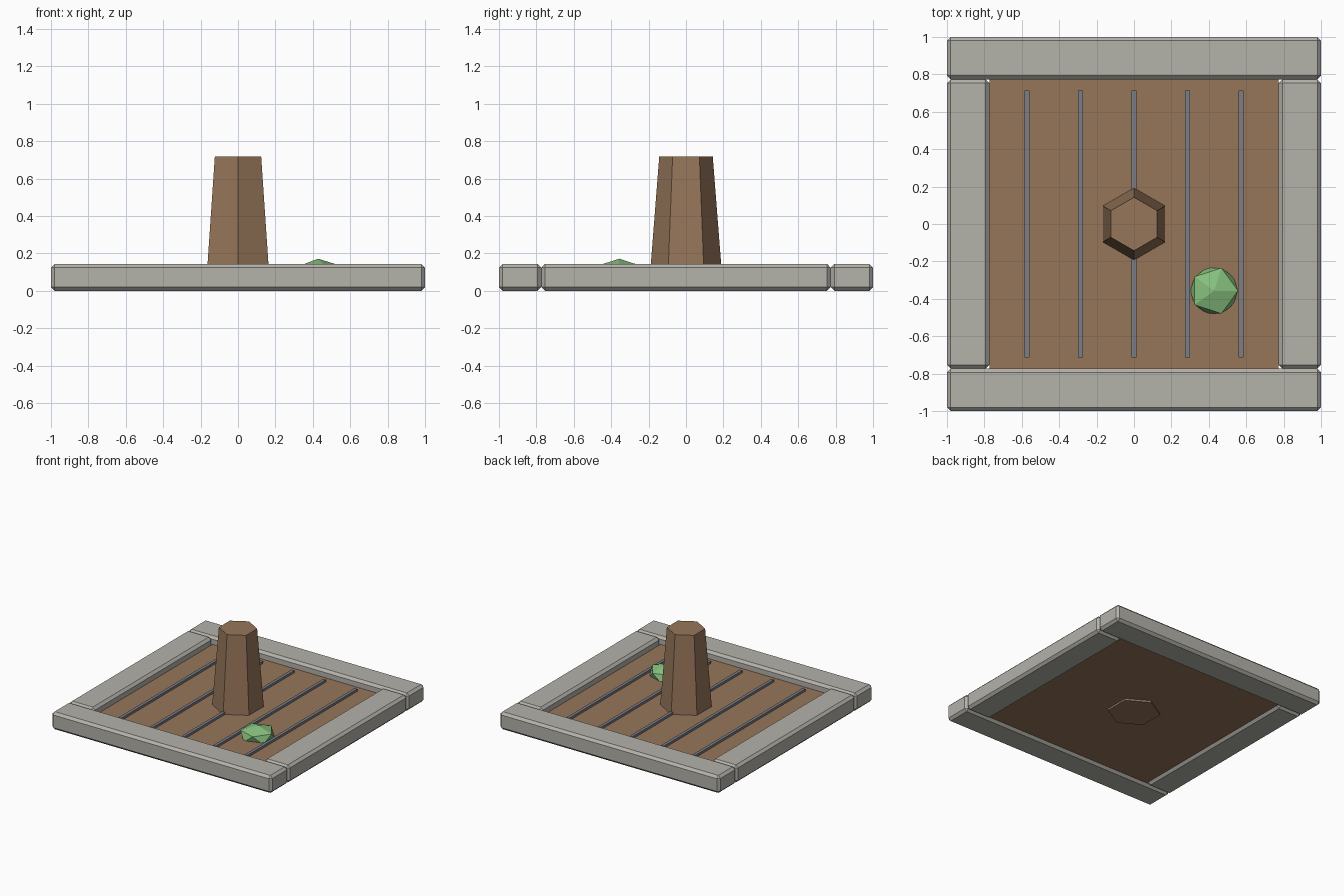
import bpy
import bmesh
from mathutils import Matrix

if "Cube" in bpy.data.objects:
    bpy.data.objects.remove(bpy.data.objects["Cube"], do_unlink=True)


def material(name, rgb):
    mat = bpy.data.materials.new(name)
    mat.use_nodes = True
    mat.diffuse_color = (*rgb, 1)
    mat.node_tree.nodes["Principled BSDF"].inputs["Base Color"].default_value = (*rgb, 1)
    return mat


STONE = material("warm grey stone", (0.456, 0.445, 0.402))
BROWN = material("earth brown", (0.305, 0.181, 0.102))
METAL = material("slate grey", (0.2, 0.21, 0.235))
GREEN = material("leaf green", (0.242, 0.527, 0.205))


def finish(name, bm, mat):
    mesh = bpy.data.meshes.new(name)
    bm.to_mesh(mesh)
    bm.free()
    mesh.materials.append(mat)
    obj = bpy.data.objects.new(name, mesh)
    bpy.context.collection.objects.link(obj)
    return obj


def box(name, low, high, mat, bevel=0):
    bm = bmesh.new()
    size = [h - l for l, h in zip(low, high)]
    centre = [(h + l) / 2 for l, h in zip(low, high)]
    bmesh.ops.create_cube(bm, size=1, matrix=Matrix.Translation(centre) @ Matrix.Diagonal((*size, 1)))
    obj = finish(name, bm, mat)
    if bevel:
        mod = obj.modifiers.new("chamfer", "BEVEL")
        mod.width = bevel
        mod.segments = 1
    return obj


# Chamfered stone border
IN, TOP, CHAMFER = 0.773, 0.144, 0.02
box("front_stone", (-1, -1, 0), (1, -IN, TOP), STONE, CHAMFER)
box("back_stone", (-1, IN, 0), (1, 1, TOP), STONE, CHAMFER)
box("right_stone", (-1, -IN, 0), (-IN, IN, TOP), STONE, CHAMFER)
box("left_stone", (IN, -IN, 0), (1, IN, TOP), STONE, CHAMFER)

# Soil bed with evenly spaced furrow bars
SOIL = 0.082
box("soil_bed", (-IN, -IN, 0.02), (IN, IN, SOIL), BROWN)
for i in range(5):
    x = (i - 2) * 0.286
    box(f"furrow_bar_{i + 1}", (x - 0.0125, -0.714, SOIL - 0.01), (x + 0.0125, 0.714, SOIL + 0.019), METAL)

# Six-sided tapered post
bm = bmesh.new()
bmesh.ops.create_cone(bm, cap_ends=True, segments=6, radius1=0.199, radius2=0.143, depth=0.715,
                      matrix=Matrix.Translation((0, 0, 0.361)))
finish("post", bm, BROWN)

# Flattened faceted plant
bm = bmesh.new()
bmesh.ops.create_icosphere(bm, subdivisions=1, radius=0.143,
                           matrix=Matrix.Translation((0.428, -0.357, 0.1)) @ Matrix.Diagonal((1, 1, 0.5, 1)))
finish("plant", bm, GREEN)
